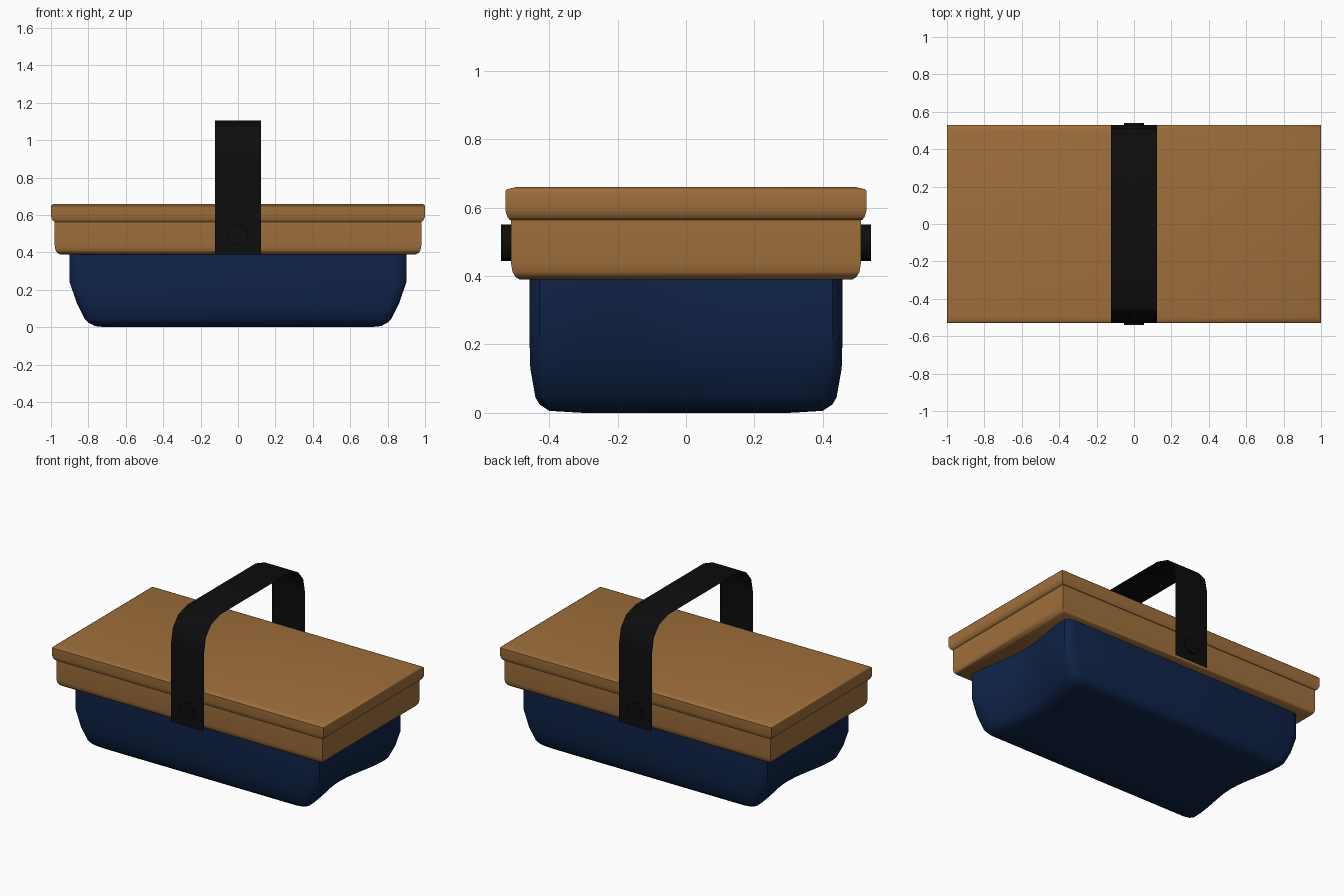
import bpy, bmesh, math

if "Cube" in bpy.data.objects:
    bpy.data.objects.remove(bpy.data.objects["Cube"])


def material(name, rgb):
    m = bpy.data.materials.new(name)
    m.diffuse_color = (*rgb, 1)
    m.use_nodes = True
    m.node_tree.nodes["Principled BSDF"].inputs["Base Color"].default_value = m.diffuse_color
    return m


brown = material("tan brown", (0.35, 0.16, 0.045))
navy = material("navy blue", (0.0048, 0.017, 0.065))
black = material("black", (0.004, 0.004, 0.004))


def finish(name, bm, mat, angle):
    me = bpy.data.meshes.new(name)
    bm.to_mesh(me)
    bm.free()
    ob = bpy.data.objects.new(name, me)
    bpy.context.collection.objects.link(ob)
    me.materials.append(mat)
    bpy.ops.object.select_all(action='DESELECT')
    ob.select_set(True)
    bpy.context.view_layer.objects.active = ob
    bpy.ops.object.shade_smooth_by_angle(angle=math.radians(angle))
    return ob


def loft(name, profile, outline, mat, angle=40):
    """Stack outlines of half-size (hx, hy) at each height and skin them."""
    bm = bmesh.new()
    rings = [[bm.verts.new((x, y, z)) for x, y in outline(hx, hy)]
             for hx, hy, z in profile]
    n = len(rings[0])
    for a, b in zip(rings, rings[1:]):
        for i in range(n):
            j = (i + 1) % n
            bm.faces.new((a[i], a[j], b[j], b[i]))
    bm.faces.new(rings[0][::-1])
    bm.faces.new(rings[-1])
    bmesh.ops.recalc_face_normals(bm, faces=bm.faces)
    return finish(name, bm, mat, angle)


def rectangle(hx, hy):
    return [(-hx, -hy), (hx, -hy), (hx, hy), (-hx, hy)]


def tub_outline(hx, hy):
    # chamfered corners and gently hollowed end walls
    e = hy - 0.03
    end = [(hx - 0.055, -hy), (hx - 0.018, -hy + 0.008)]
    for i in range(13):
        t = -1 + i / 6
        end.append((hx - 0.025 * (1 + math.cos(math.pi * t)), e * t))
    end += [(hx - 0.018, hy - 0.008), (hx - 0.055, hy)]
    return end + [(-x, -y) for x, y in end]


# Blue tub
loft("basket_tub", [(0.70, 0.30, 0.0), (0.765, 0.40, 0.006), (0.80, 0.428, 0.025),
                    (0.82, 0.44, 0.045), (0.862, 0.455, 0.13),
                    (0.90, 0.458, 0.24), (0.90, 0.458, 0.40)], tub_outline, navy)

# Brown rim with rounded lower edge
loft("basket_rim", [(0.95, 0.487, 0.39), (0.966, 0.498, 0.397), (0.976, 0.507, 0.412),
                    (0.98, 0.511, 0.435), (0.98, 0.511, 0.57)], rectangle, brown)

# Lid
loft("lid", [(0.98, 0.515, 0.564), (0.992, 0.522, 0.572), (1.0, 0.528, 0.592),
             (1.0, 0.528, 0.648), (0.997, 0.522, 0.654), (0.985, 0.495, 0.66)],
     rectangle, brown)

# Strap handle: a thin band following a half path, mirrored
half = [(0.53, 0.39), (0.53, 0.92), (0.512, 1.01), (0.457, 1.075), (0.362, 1.105)]
path = half + [(-y, z) for y, z in reversed(half)]
bm = bmesh.new()
edge = [(bm.verts.new((-0.122, y, z)), bm.verts.new((0.122, y, z))) for y, z in path]
for (a, b), (c, d) in zip(edge, edge[1:]):
    bm.faces.new((b, d, c, a))
bmesh.ops.recalc_face_normals(bm, faces=bm.faces)
for f in bm.faces:
    c = f.calc_center_median()
    if f.normal.y * c.y + f.normal.z * (c.z - 0.6) < 0:
        f.normal_flip()
finish("handle_strap", bm, black, 30)

# Strap rivets
for side, label in ((-1, "front"), (1, "back")):
    bpy.ops.mesh.primitive_cylinder_add(vertices=20, radius=0.053, depth=0.04,
                                        location=(0, side * 0.52, 0.497),
                                        rotation=(math.pi / 2, 0, 0))
    ob = bpy.context.object
    ob.name = label + "_rivet"
    ob.data.materials.append(black)
    bpy.ops.object.shade_smooth_by_angle(angle=math.radians(40))
